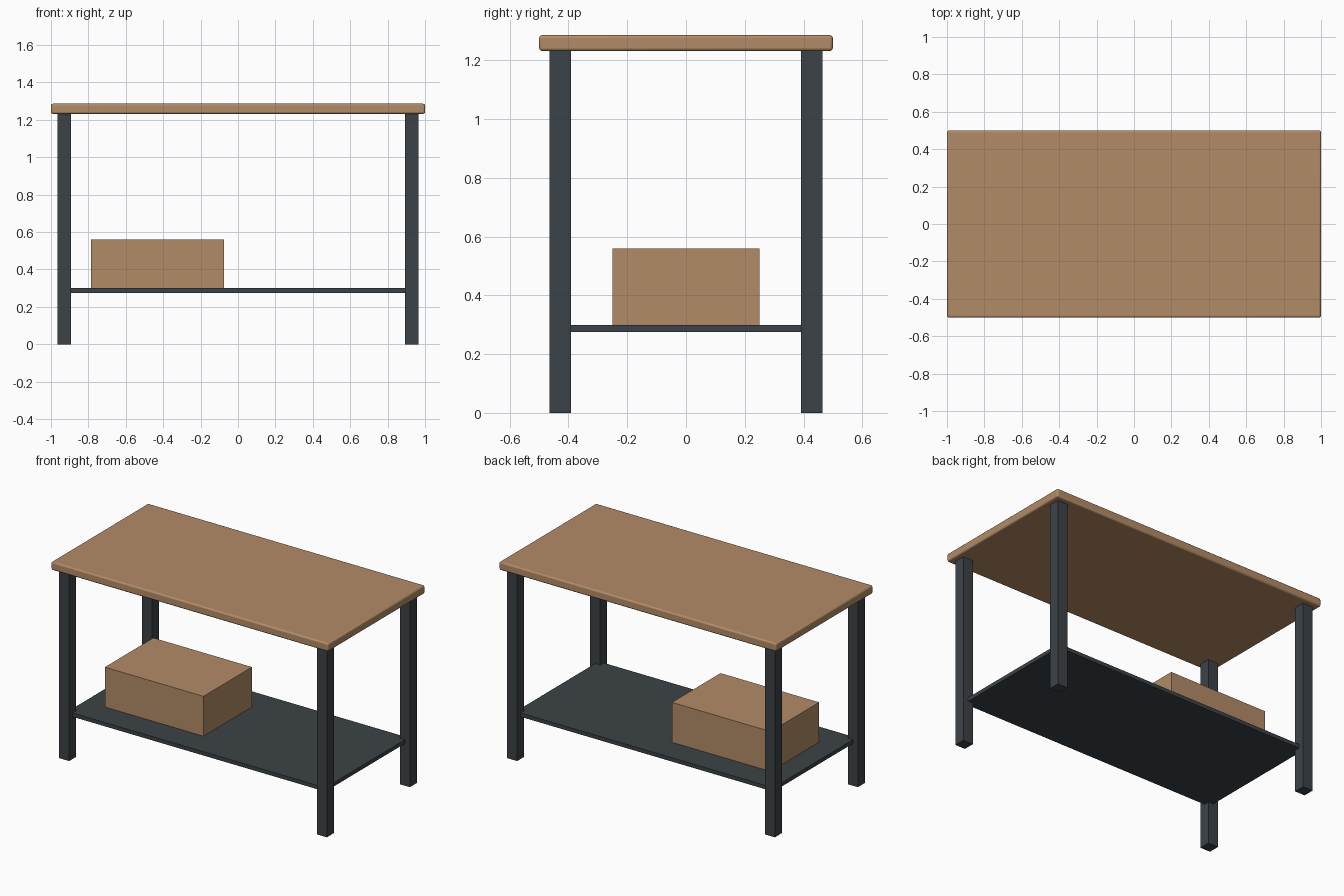
import bpy
import bmesh

cube = bpy.data.objects.get("Cube")
if cube:
    bpy.data.objects.remove(cube, do_unlink=True)


def make_material(name, color):
    mat = bpy.data.materials.new(name)
    mat.use_nodes = True
    mat.diffuse_color = (*color, 1)
    mat.node_tree.nodes["Principled BSDF"].inputs["Base Color"].default_value = (*color, 1)
    return mat


def add_box(name, low, high, mat):
    """Box spanning two opposite corners, with its origin at the centre."""
    bm = bmesh.new()
    bmesh.ops.create_cube(bm, size=1)
    bmesh.ops.scale(bm, vec=[b - a for a, b in zip(low, high)], verts=bm.verts)
    mesh = bpy.data.meshes.new(name)
    bm.to_mesh(mesh)
    bm.free()
    mesh.materials.append(mat)
    obj = bpy.data.objects.new(name, mesh)
    obj.location = [(a + b) / 2 for a, b in zip(low, high)]
    bpy.context.collection.objects.link(obj)
    return obj


wood = make_material("light wood", (0.45, 0.26, 0.135))
metal = make_material("dark metal", (0.045, 0.055, 0.063))

LEG_X, LEG_Y, LEG_HALF = 0.93, 0.428, 0.036
TOP_BOTTOM, TOP_HEIGHT = 1.232, 1.286
SHELF_BOTTOM, SHELF_TOP = 0.275, 0.3

# Table top with softly rounded edges
top = add_box("table_top", (-1, -0.5, TOP_BOTTOM), (1, 0.5, TOP_HEIGHT), wood)
bevel = top.modifiers.new("rounded edges", 'BEVEL')
bevel.width = 0.01
bevel.segments = 3
bpy.context.view_layer.objects.active = top
top.select_set(True)
bpy.ops.object.shade_smooth_by_angle()

# Four square legs
for side, sx in (("right", -1), ("left", 1)):
    for end, sy in (("front", -1), ("back", 1)):
        x, y = sx * LEG_X, sy * LEG_Y
        add_box(f"{end}_{side}_leg",
                (x - LEG_HALF, y - LEG_HALF, 0),
                (x + LEG_HALF, y + LEG_HALF, TOP_BOTTOM), metal)

# Lower shelf, running to the centre lines of the legs
add_box("lower_shelf", (-LEG_X, -LEG_Y, SHELF_BOTTOM), (LEG_X, LEG_Y, SHELF_TOP), metal)

# Storage box resting on the shelf
add_box("storage_box", (-0.786, -0.25, SHELF_TOP), (-0.074, 0.25, 0.56), wood)
